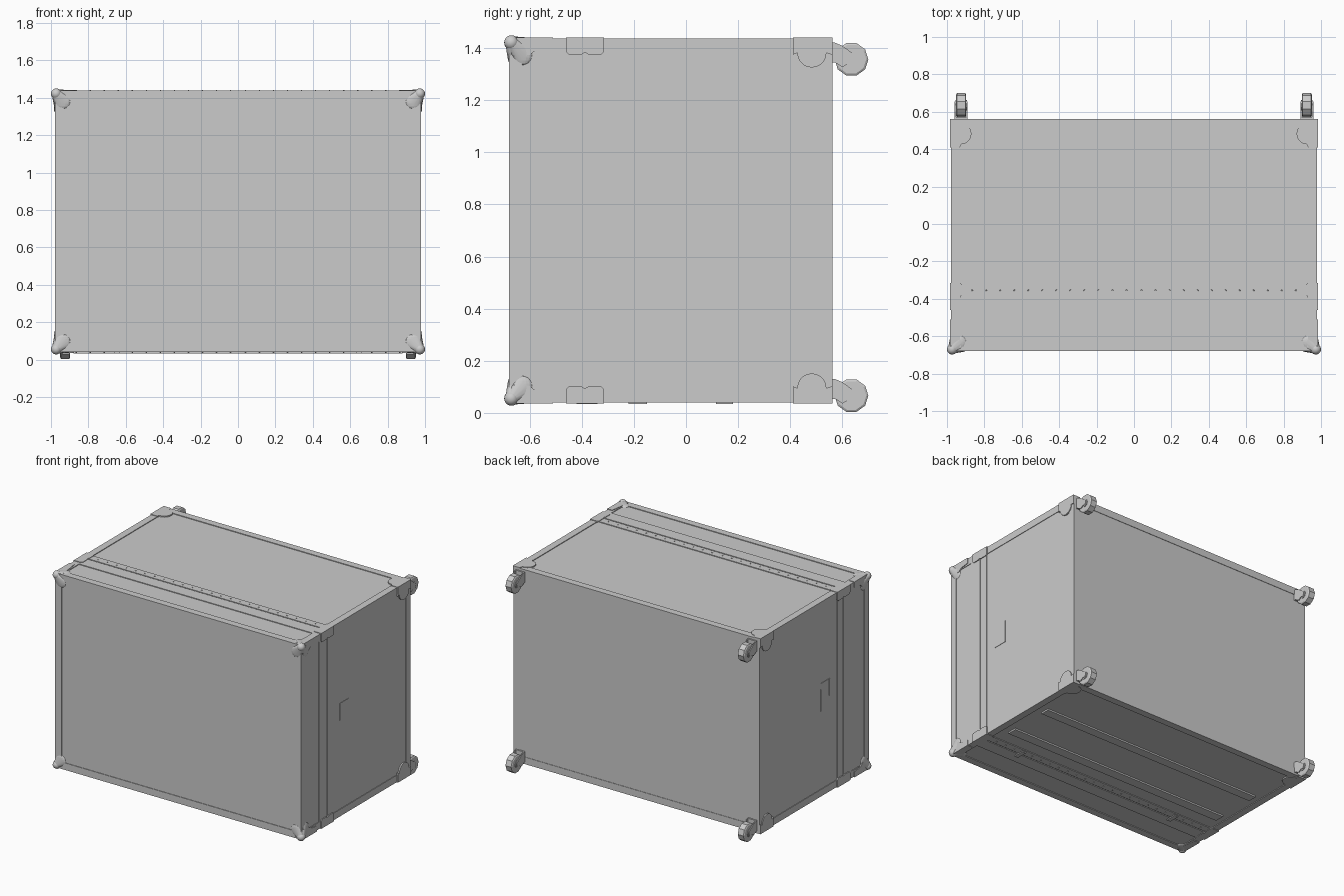
import bpy, bmesh
from math import cos, sin, pi, radians
from mathutils import Matrix

if "Cube" in bpy.data.objects:
    bpy.data.objects.remove(bpy.data.objects["Cube"])

MID = 0.7385          # height of the case centre; part z values are relative to it
HX, HZ = 0.979, 0.699  # half width / half height over the trim
Y0, Y1 = -0.68, 0.562  # front and back faces


def finish(name, bm, mirror=(True, True), smooth=None, z=MID):
    bmesh.ops.recalc_face_normals(bm, faces=bm.faces)
    me = bpy.data.meshes.new(name)
    bm.to_mesh(me)
    bm.free()
    ob = bpy.data.objects.new(name, me)
    ob.location.z = z
    bpy.context.collection.objects.link(ob)
    if any(mirror):
        m = ob.modifiers.new("Mirror", 'MIRROR')
        m.use_axis = (mirror[0], False, mirror[1])
        m.use_mirror_merge = False
    if smooth:
        bpy.ops.object.select_all(action='DESELECT')
        ob.select_set(True)
        bpy.context.view_layer.objects.active = ob
        bpy.ops.object.shade_smooth_by_angle(angle=radians(smooth))
    return ob


def add_box(bm, x, y, z):
    size = Matrix.Diagonal((x[1] - x[0], y[1] - y[0], z[1] - z[0], 1))
    mid = Matrix.Translation(((x[0] + x[1]) / 2, (y[0] + y[1]) / 2, (z[0] + z[1]) / 2))
    bmesh.ops.create_cube(bm, size=1, matrix=mid @ size)


def boxes(name, items, mirror=(True, True)):
    bm = bmesh.new()
    for it in items:
        add_box(bm, *it)
    return finish(name, bm, mirror)


def add_prism(bm, axis, pts, lo, hi):
    """Extrude a 2D outline along axis: x uses (y,z), y uses (x,z), z uses (x,y)."""
    place = {'x': lambda p, d: (d, p[0], p[1]), 'y': lambda p, d: (p[0], d, p[1]),
             'z': lambda p, d: (p[0], p[1], d)}[axis]
    a = [bm.verts.new(place(p, lo)) for p in pts]
    b = [bm.verts.new(place(p, hi)) for p in pts]
    bm.faces.new(a)
    bm.faces.new(b)
    for i in range(len(pts)):
        j = (i + 1) % len(pts)
        bm.faces.new((a[i], a[j], b[j], b[i]))


def arc(cx, cy, r, a0, a1, n=10):
    return [(cx + r * cos(radians(a0 + (a1 - a0) * i / n)),
             cy + r * sin(radians(a0 + (a1 - a0) * i / n))) for i in range(n + 1)]


def add_ellipsoid(bm, c, r):
    m = Matrix.Translation(c) @ Matrix.Diagonal((*r, 1))
    return bmesh.ops.create_uvsphere(bm, u_segments=16, v_segments=10, radius=1, matrix=m)['verts']


# Main case panels
boxes("case_body", [((-.975, .975), (Y0 + .004, Y1 - .003), (-HZ + .005, HZ - .005))], (False, False))

# Edge angle trim on all twelve edges
W = .05
boxes("edge_trim_long", [((-HX, HX), (Y0, Y0 + W), (HZ - W, HZ)),
                         ((-HX, HX), (Y1 - W, Y1), (HZ - W, HZ))], (False, True))
boxes("edge_trim_upright", [((HX - W, HX), (Y0, Y0 + W), (-HZ, HZ)),
                            ((HX - W, HX), (Y1 - W, Y1), (-HZ, HZ))], (True, False))
boxes("edge_trim_depth", [((HX - W, HX), (Y0, Y1), (HZ - W, HZ))])

# Lid joint bands, with a narrow groove between lid and base
bands = [(-.48, -.389), (-.381, -.325)]
boxes("lid_joint_top_bottom", [((-HX, HX), b, (HZ - .009, HZ)) for b in bands], (False, True))
boxes("lid_joint_sides", [((HX - .008, HX), b, (-HZ, HZ)) for b in bands], (True, False))

# Rivet rows beside the lid joint
bm = bmesh.new()
for i in range(12):
    bmesh.ops.create_cone(bm, cap_ends=True, segments=8, radius1=.005, radius2=.003, depth=.004,
                          matrix=Matrix.Translation((.04 + i * .075, -.355, HZ + .001)))
finish("joint_rivets", bm)

# Braces over the lid joint at each edge, with a small notch at the seam
bm = bmesh.new()
add_prism(bm, 'x', [(-.46, .703), (-.46, .648), (-.45, .638), (-.40, .638), (-.388, .645),
                    (-.376, .638), (-.325, .638), (-.315, .648), (-.315, .703)], .965, .985)
add_prism(bm, 'z', [(.985, -.46), (.93, -.46), (.92, -.45), (.92, -.40), (.927, -.388),
                    (.92, -.376), (.92, -.325), (.93, -.315), (.985, -.315)], .69, .703)
finish("lid_joint_brace", bm)

# Back corner brackets: side and top plates with a round lobe
bm = bmesh.new()
add_prism(bm, 'x', [(Y1, .703), (.41, .703), (.41, .636)] + arc(.483, .643, .056, 180, 360)
          + [(Y1, .636)], .965, .985)
add_prism(bm, 'z', [(.985, Y1), (.985, .41), (.93, .41)] + arc(.925, .482, .056, 270, 90)
          + [(.93, Y1)], .69, .703)
finish("back_corner_bracket", bm, smooth=30)

# Front ball corners: a ball blended into a lobe on each of three faces
BALL = (.972, -.67, .683)
bm = bmesh.new()
for c, r in [((.972, -.627, .638), (.013, .038, .042)),
             ((.938, -.674, .642), (.042, .012, .04)),
             ((.932, -.632, .692), (.036, .036, .012))]:
    part = add_ellipsoid(bm, BALL, (.024, .024, .024)) + add_ellipsoid(bm, c, r)
    res = bmesh.ops.convex_hull(bm, input=part)
    inner = {g for g in res['geom_interior'] + res['geom_unused'] if isinstance(g, bmesh.types.BMVert)}
    bmesh.ops.delete(bm, geom=list(inner), context='VERTS')
add_ellipsoid(bm, BALL, (.028, .028, .028))
finish("front_ball_corner", bm, smooth=45)

# Straight arms running back from the ball corners
bm = bmesh.new()
add_prism(bm, 'x', [(-.66, .703), (-.66, .63), (-.60, .635), (-.575, .655), (-.51, .663),
                    (-.51, .703)], .965, .984)
add_prism(bm, 'z', [(.984, -.66), (.984, -.51), (.945, -.51), (.935, -.575), (.925, -.66)], .69, .703)
finish("front_corner_arm", bm)

# Bottom skids and lid clips
boxes("bottom_skid", [((-.88, .88), y, (-HZ - .006, -HZ + .008))
                      for y in [(-.22, -.15), (.115, .18)]], (False, False))
boxes("bottom_clip", [((.63, .66), (-.42, -.34), (-HZ - .006, -HZ + .008))], (True, False))

# Shallow latch plates on the sides
boxes("side_latch_plate", [((.97, .9775), (-.24, -.135), (-.088, .112)),
                           ((.97, .979), (-.24, -.232), (-.01, .112)),
                           ((.97, .979), (-.14, -.135), (-.088, .07))], (True, False))

# Castors: same orientation at the bottom and top, mirrored left to right
for level, z in (("lower", .066), ("upper", 1.357)):
    turn = Matrix.Rotation(pi / 2, 4, 'Y')
    bm = bmesh.new()
    for r1, r2, x, d in ((.065, .065, .924, .044), (.057, .065, .9485, .005),
                         (.065, .057, .8995, .005), (.028, .028, .924, .062)):
        if x > .94:
            r1, r2 = r2, r1
        elif x < .91:
            r1, r2 = r2, r1
        bmesh.ops.create_cone(bm, cap_ends=True, segments=10, radius1=r1, radius2=r2, depth=d,
                              matrix=Matrix.Translation((x, .635, 0)) @ turn)
    finish(level + "_castor_wheel", bm, (True, False), z=z)
    fork = [(.555, .064), (.572, .064), (.60, .052), (.655, .012), (.648, -.018),
            (.625, -.016), (.60, -.03), (.572, -.012), (.555, -.012)]
    bm = bmesh.new()
    for x in (.889, .953):
        add_prism(bm, 'x', fork, x, x + .006)
    add_box(bm, (.889, .959), (.55, .572), (-.012, .064))
    finish(level + "_castor_fork", bm, (True, False), z=z)
